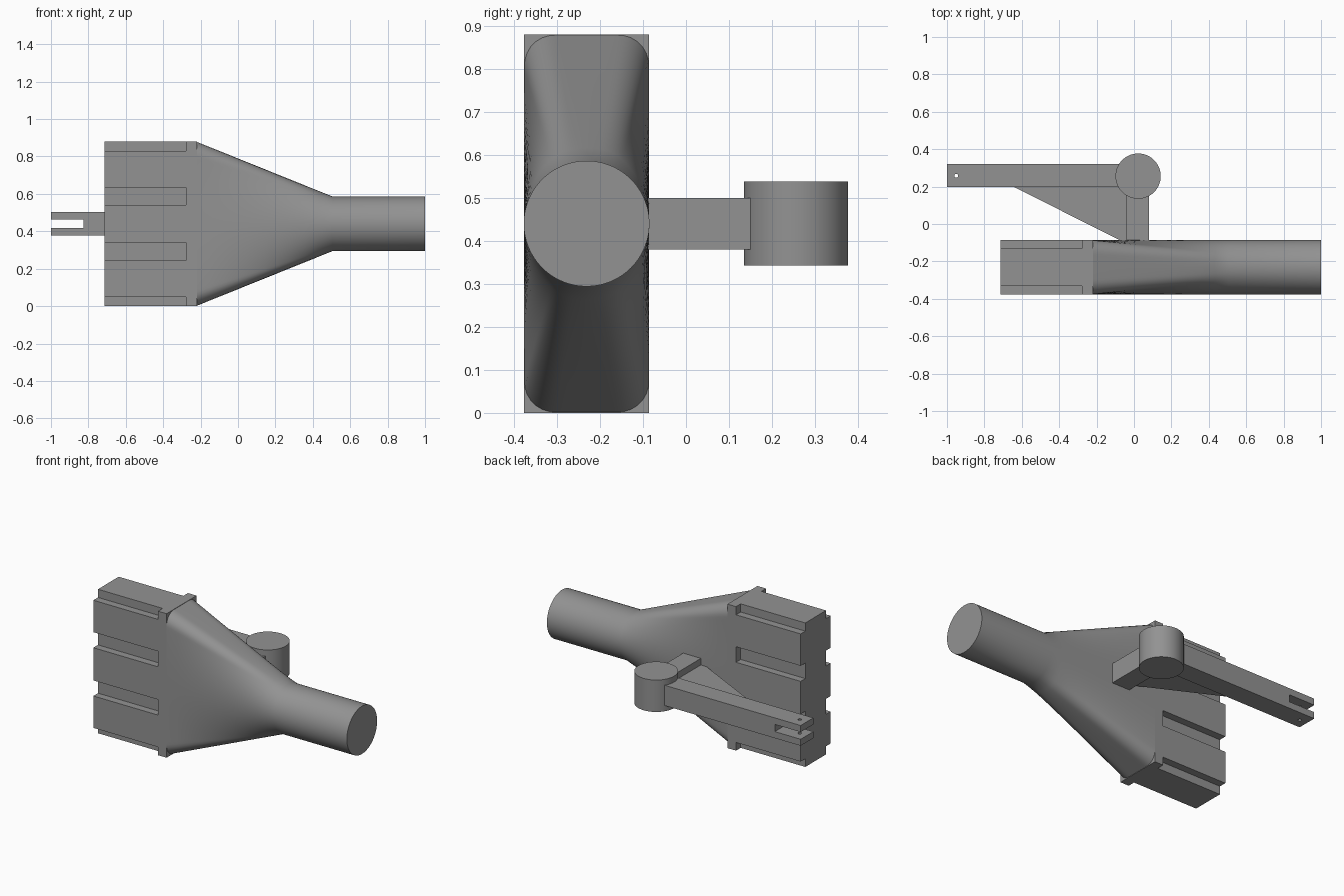
import bpy, bmesh, math
from mathutils import Vector

if "Cube" in bpy.data.objects:
    bpy.data.objects.remove(bpy.data.objects["Cube"])

CY, CZ = -0.231, 0.44          # axis of the nozzle body
HY, HZ, R = 0.145, 0.44, 0.146  # half depth, half height, pipe radius

# Dark grey finish shared by every part
grey = bpy.data.materials.new("dark_grey")
grey.diffuse_color = (0.29, 0.29, 0.29, 1)
grey.use_nodes = True
grey.node_tree.nodes["Principled BSDF"].inputs["Base Color"].default_value = grey.diffuse_color


def finish(name, bm, smooth):
    bmesh.ops.recalc_face_normals(bm, faces=bm.faces)
    me = bpy.data.meshes.new(name)
    bm.to_mesh(me)
    bm.free()
    me.materials.append(grey)
    ob = bpy.data.objects.new(name, me)
    bpy.context.collection.objects.link(ob)
    for p in me.polygons:
        p.use_smooth = smooth
    if smooth:
        me.set_sharp_from_angle(angle=math.radians(30))
    return ob


def extrude(name, pts, vec, smooth=False):
    bm = bmesh.new()
    f = bm.faces.new([bm.verts.new(p) for p in pts])
    geo = bmesh.ops.extrude_face_region(bm, geom=[f], use_keep_orig=True)["geom"]
    vs = [v for v in geo if isinstance(v, bmesh.types.BMVert)]
    bmesh.ops.translate(bm, verts=vs, vec=vec)
    return finish(name, bm, smooth)


def box(name, x0, x1, y0, y1, z0, z1):
    return extrude(name, [(x0, y0, z0), (x1, y0, z0), (x1, y1, z0), (x0, y1, z0)],
                   (0, 0, z1 - z0))


def cylinder(name, x, y, z0, z1, r, n=64, smooth=True):
    pts = [(x + r * math.cos(2 * math.pi * i / n), y + r * math.sin(2 * math.pi * i / n), z0)
           for i in range(n)]
    return extrude(name, pts, (0, 0, z1 - z0), smooth)


# Grooved inlet block: notched corners and two slots on each face
d = 0.045
side = [(HY - d, 0), (HY - d, 0.05), (HY, 0.05), (HY, 0.245), (HY - d, 0.245), (HY - d, 0.34),
        (HY, 0.34), (HY, 0.54), (HY - d, 0.54), (HY - d, 0.635), (HY, 0.635), (HY, 0.83),
        (HY - d, 0.83), (HY - d, 0.88)]
outline = side + [(-y, z) for y, z in reversed(side)]
extrude("grooved_block", [(-0.715, CY + y, z) for y, z in outline], (0.437, 0, 0))

# Full-section collar
box("collar", -0.278, -0.22, CY - HY, CY + HY, 0, 2 * HZ)


# Transition from rounded rectangle to round pipe
def rounded_rect(s, rc=0.07):
    """Point at arc fraction s, starting mid +y side, going towards +z."""
    q = int(s * 4 + 1e-9) % 4
    t = s * 4 - int(s * 4 + 1e-9)
    if q % 2:
        t = 1 - t
    a, c, b = HZ - rc, rc * math.pi / 2, HY - rc
    l = t * (a + b + c)
    if l <= a:
        y, z = HY, l
    elif l <= a + c:
        ang = (l - a) / rc
        y, z = b + rc * math.cos(ang), a + rc * math.sin(ang)
    else:
        y, z = b - (l - a - c), HZ
    return Vector((y * (-1 if q in (1, 2) else 1), z * (-1 if q >= 2 else 1)))


N, STEPS = 128, 10
bm = bmesh.new()
rings = []
for k in range(STEPS + 2):
    t = min(k / STEPS, 1)
    x = -0.225 + 0.73 * t if k <= STEPS else 1.0
    ring = []
    for i in range(N):
        a = 2 * math.pi * i / N
        p = rounded_rect(i / N).lerp(Vector((R * math.cos(a), R * math.sin(a))), t)
        ring.append(bm.verts.new((x, CY + p.x, CZ + p.y)))
    rings.append(ring)
for r0, r1 in zip(rings, rings[1:]):
    for i in range(N):
        j = (i + 1) % N
        bm.faces.new((r0[i], r0[j], r1[j], r1[i]))
bm.faces.new(rings[0])
bm.faces.new(rings[-1])
finish("tapered_nozzle", bm, True)

# Pivot barrel, mounting stub and thin gusset web
cylinder("pivot_barrel", 0.022, 0.256, 0.343, 0.538, 0.121)
box("mounting_stub", -0.04, 0.08, -0.1, 0.2, 0.38, 0.5)
extrude("gusset_web", [(-0.655, 0.205, 0.42), (-0.07, -0.09, 0.42), (0, -0.09, 0.42),
                       (0, 0.205, 0.42)], (0, 0, 0.04))

# Lever arm with forked end and pin hole
fork = [(-1, 0.378), (0.02, 0.378), (0.02, 0.502), (-1, 0.502), (-1, 0.462), (-0.825, 0.462),
        (-0.825, 0.418), (-1, 0.418)]
arm = extrude("forked_arm", [(x, 0.198, z) for x, z in fork], (0, 0.123, 0))
pin = cylinder("pin_hole_cutter", -0.95, 0.258, 0.3, 0.6, 0.01, 24, False)
pin.hide_render = True
pin.hide_set(True)
cut = arm.modifiers.new("pin_hole", "BOOLEAN")
cut.operation = "DIFFERENCE"
cut.solver = "EXACT"
cut.object = pin
